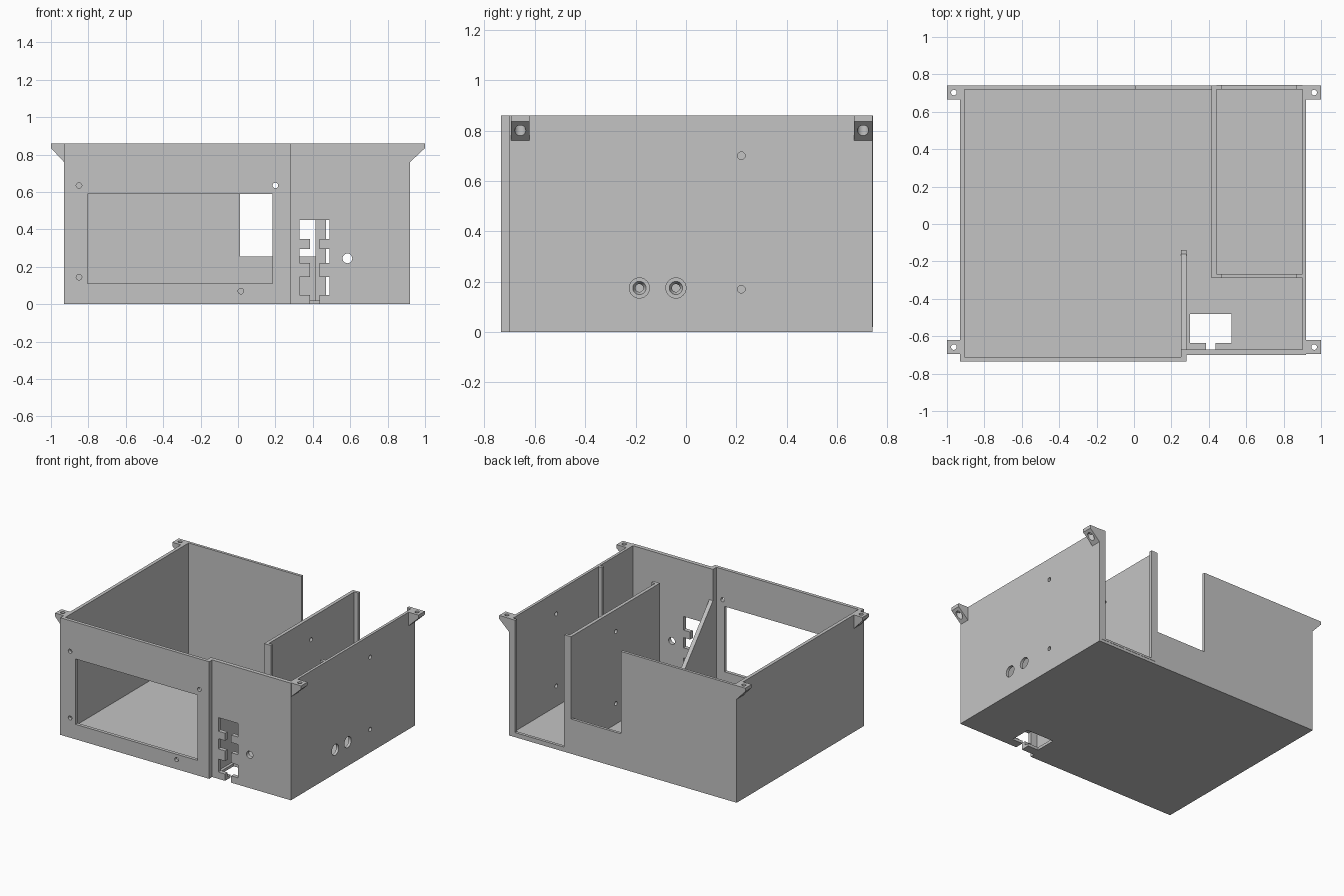
import bpy
import bmesh
import math
from mathutils import Matrix, Vector

if "Cube" in bpy.data.objects:
    bpy.data.objects.remove(bpy.data.objects["Cube"], do_unlink=True)

GREY = (0.55, 0.55, 0.55, 1)
grey = bpy.data.materials.new("plain_grey")
grey.use_nodes = True
grey.diffuse_color = GREY
grey.node_tree.nodes["Principled BSDF"].inputs["Base Color"].default_value = GREY

TOP, FLOOR = 0.86, 0.02
AXES = {"x": Vector((1, 0, 0)), "y": Vector((0, 1, 0)), "z": Vector((0, 0, 1))}


def finish(bm, name):
    bmesh.ops.recalc_face_normals(bm, faces=bm.faces)
    mesh = bpy.data.meshes.new(name)
    bm.to_mesh(mesh)
    bm.free()
    mesh.materials.append(grey)
    obj = bpy.data.objects.new(name, mesh)
    bpy.context.collection.objects.link(obj)
    return obj


def prism(name, axis, profile, lo, hi):
    """Extrude a profile, given in the two other axes, from lo to hi."""
    place = {"x": lambda a, b, t: (t, a, b),
             "y": lambda a, b, t: (a, t, b),
             "z": lambda a, b, t: (a, b, t)}[axis]
    bm = bmesh.new()
    face = bm.faces.new([bm.verts.new(place(a, b, lo)) for a, b in profile])
    new = bmesh.ops.extrude_face_region(bm, geom=[face])["geom"]
    verts = [v for v in new if isinstance(v, bmesh.types.BMVert)]
    bmesh.ops.translate(bm, verts=verts, vec=AXES[axis] * (hi - lo))
    return finish(bm, name)


def box(name, x, y, z):
    return prism(name, "z", [(x[0], y[0]), (x[1], y[0]), (x[1], y[1]), (x[0], y[1])], *z)


def drill(axis, center, length, r1, r2=None):
    """Round cutter; r1 is the radius at the low end, r2 at the high end."""
    bm = bmesh.new()
    turn = AXES[axis].to_track_quat("Z", "Y").to_matrix().to_4x4()
    bmesh.ops.create_cone(bm, cap_ends=True, segments=24, radius1=r1,
                          radius2=r1 if r2 is None else r2, depth=length,
                          matrix=Matrix.Translation(center) @ turn)
    return finish(bm, "cutter")


def cut(obj, cutters):
    for cutter in cutters:
        mod = obj.modifiers.new("cut", "BOOLEAN")
        mod.operation, mod.solver, mod.object = "DIFFERENCE", "EXACT", cutter
    graph = bpy.context.evaluated_depsgraph_get()
    mesh = bpy.data.meshes.new_from_object(obj.evaluated_get(graph))
    obj.modifiers.clear()
    obj.data = mesh
    mesh.shade_smooth()
    mesh.set_sharp_from_angle(angle=math.radians(30))
    for cutter in cutters:
        bpy.data.objects.remove(cutter, do_unlink=True)


# Stepped floor with a socket opening and cable slot
floor = prism("floor", "z", [(-0.93, -0.735), (0.28, -0.735), (0.28, -0.70),
                             (0.92, -0.70), (0.92, 0.74), (-0.93, 0.74)], 0, FLOOR)
cut(floor, [box("cutter", (0.30, 0.52), (-0.635, -0.48), (-0.1, 0.1)),
            box("cutter", (0.385, 0.435), (-0.8, -0.6), (-0.1, 0.1))])

# Outer walls
box("left_side_wall", (-0.93, -0.905), (-0.735, 0.74), (FLOOR, TOP))
right_wall = box("right_side_wall", (0.90, 0.92), (-0.70, 0.74), (FLOOR, TOP))
prism("back_wall", "y", [(-0.905, FLOOR), (0.415, FLOOR), (0.415, 0.255),
                         (0.01, 0.255), (0.01, TOP), (-0.905, TOP)], 0.72, 0.74)

# Front panel with display window and screw holes
panel = box("display_panel", (-0.905, 0.28), (-0.735, -0.71), (FLOOR, TOP))
screws = [(-0.85, 0.635), (-0.85, 0.145), (0.20, 0.635), (0.015, 0.07)]
cut(panel, [box("cutter", (-0.805, 0.185), (-0.8, -0.6), (0.11, 0.59))]
    + [drill("y", (x, -0.72, z), 0.1, 0.015) for x, z in screws])

# Front connector panel with a notched cutout and a round hole
connector = box("connector_panel", (0.28, 0.90), (-0.70, -0.67), (FLOOR, TOP))
notches = [(0.05, 0.145), (0.22, 0.295), (0.35, 0.45)]
cut(connector, [box("cutter", (0.33, 0.49), (-0.8, -0.6), z) for z in notches]
    + [box("cutter", (0.385, 0.435), (-0.8, -0.6), (-0.1, 0.44)),
       drill("y", (0.585, -0.685, 0.245), 0.1, 0.026)])

# Sloping brace behind the step in the front
prism("front_brace", "x", [(-0.71, FLOOR), (-0.14, FLOOR), (-0.14, 0.04), (-0.16, 0.04),
                           (-0.67, 0.63), (-0.67, TOP), (-0.71, TOP)], 0.25, 0.28)

# Inner compartment: divider and end frames open in the middle
divider = box("divider", (0.415, 0.44), (-0.29, 0.74), (FLOOR, TOP))
for name, y in (("front_frame", -0.29), ("back_frame", 0.72)):
    prism(name, "y", [(0.44, FLOOR), (0.90, FLOOR), (0.90, TOP), (0.87, TOP),
                      (0.87, 0.035), (0.47, 0.035), (0.47, TOP), (0.44, TOP)], y, y + 0.022)

# Mounting holes: plain in the wall, countersunk in the divider
pins = [(0.22, 0.17), (0.22, 0.70)]
sinks = [(-0.185, 0.175), (-0.04, 0.175)]
cut(right_wall, [drill("x", (0.91, y, z), 0.1, 0.015) for y, z in pins]
    + [drill("x", (0.91, y, z), 0.1, 0.04) for y, z in sinks])
cut(divider, [drill("x", (0.4275, y, z), 0.1, 0.015) for y, z in pins]
    + [drill("x", (0.4275, y, z), 0.035, 0.0135, 0.0285) for y, z in sinks])

# Corner lugs with counterbored screw holes
for side, s, base in (("right", 1, 0.92), ("left", -1, 0.93)):
    for end, y in (("front", -0.658), ("back", 0.703)):
        lug = prism(f"{end}_{side}_lug", "y",
                    [(s * base, 0.76), (s, 0.835), (s, TOP), (s * base, TOP)],
                    y - 0.037, y + 0.037)
        cut(lug, [drill("z", (s * 0.963, y, 0.8), 0.3, 0.015),
                  drill("z", (s * 0.963, y, 0.78), 0.1, 0.022)])
